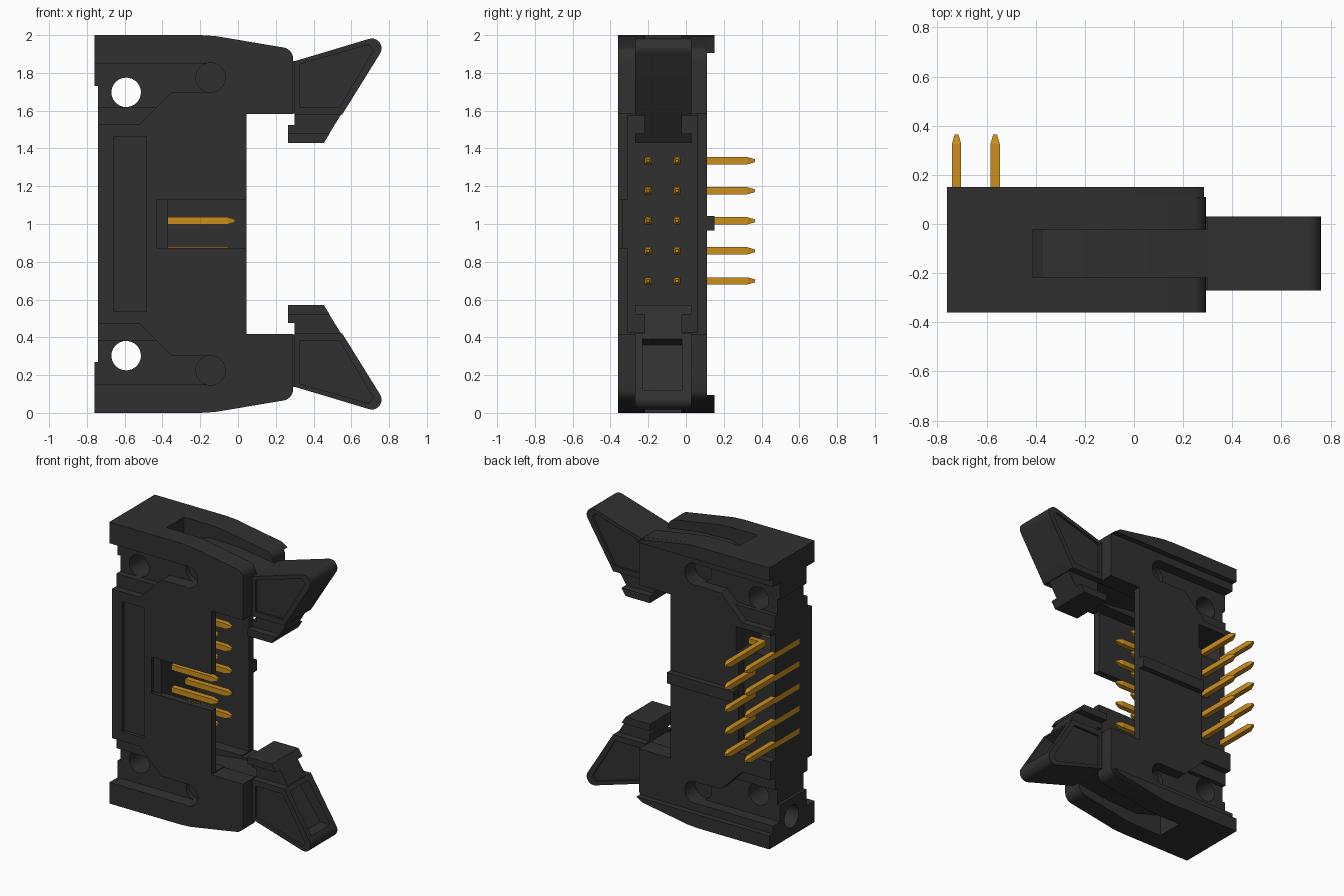
import bpy, bmesh, math
from mathutils import Vector

if "Cube" in bpy.data.objects:
    bpy.data.objects.remove(bpy.data.objects["Cube"], do_unlink=True)


def material(name, rgb):
    m = bpy.data.materials.new(name)
    m.diffuse_color = (*rgb, 1)
    m.use_nodes = True
    bsdf = next(n for n in m.node_tree.nodes if n.type == 'BSDF_PRINCIPLED')
    bsdf.inputs["Base Color"].default_value = (*rgb, 1)
    return m


BLACK = material("black plastic", (0.030, 0.030, 0.030))
GOLD = material("gold pins", (0.6, 0.275, 0.012))


def finish(name, bm, mat):
    bmesh.ops.recalc_face_normals(bm, faces=bm.faces)
    mesh = bpy.data.meshes.new(name)
    bm.to_mesh(mesh)
    bm.free()
    mesh.materials.append(mat)
    ob = bpy.data.objects.new(name, mesh)
    bpy.context.collection.objects.link(ob)
    return ob


def prism(name, pts, y0, y1, flip=False):
    """Extrude an x-z outline from y0 to y1; flip mirrors it about z = 1."""
    bm = bmesh.new()
    face = bm.faces.new([bm.verts.new((x, y0, 2 - z if flip else z)) for x, z in pts])
    ext = bmesh.ops.extrude_face_region(bm, geom=[face])["geom"]
    bmesh.ops.translate(bm, vec=(0, y1 - y0, 0),
                        verts=[v for v in ext if isinstance(v, bmesh.types.BMVert)])
    return finish(name, bm, BLACK)


def box(name, x0, x1, y0, y1, z0, z1, flip=False):
    return prism(name, [(x0, z0), (x1, z0), (x1, z1), (x0, z1)], y0, y1, flip)


def arc(cx, cz, r, a0, a1, n):
    return [(cx + r * math.cos(math.radians(a0 + (a1 - a0) * i / n)),
             cz + r * math.sin(math.radians(a0 + (a1 - a0) * i / n))) for i in range(n + 1)]


def disc(name, cx, cz, r, y0, y1, flip=False):
    return prism(name, arc(cx, cz, r, 0, 348.75, 31), y0, y1, flip)


def cut(ob, cutters):
    for c in cutters:
        c.hide_render = True
        mod = ob.modifiers.new("cut", 'BOOLEAN')
        mod.operation, mod.solver, mod.object = 'DIFFERENCE', 'EXACT', c
        bpy.context.view_layer.objects.active = ob
        bpy.ops.object.modifier_apply(modifier=mod.name)
        bpy.data.objects.remove(c, do_unlink=True)


def smooth(ob):
    bpy.ops.object.select_all(action='DESELECT')
    ob.select_set(True)
    bpy.context.view_layer.objects.active = ob
    bpy.ops.object.shade_smooth_by_angle(angle=math.radians(30))


# Housing outline: upper half, then mirrored for the lower half
half = [(-0.74, 1.73), (-0.76, 1.73), (-0.76, 2.0), (-0.2, 2.0), (-0.12, 1.995)]
half += arc(0.232, 1.875, 0.06, 80, 0, 6) + [(0.292, 1.582), (0.044, 1.582)]
outline = half + [(x, 2 - z) for x, z in reversed(half)]
housing = prism("housing", outline, -0.36, 0.11)

cutters = [
    box("pin_cavity", -0.37, 0.2, -0.31, 0.06, 0.425, 1.575),
    box("rear_opening", -0.9, -0.49, 0.05, 0.3, 0.60, 1.49),
    box("rear_window", -0.70, -0.47, -0.24, 0.2, 1.31, 1.49),
    box("key_notch", -0.37, 0.2, -0.5, -0.2, 0.873, 1.13),
    box("key_notch_step", -0.428, -0.3, -0.5, -0.335, 0.873, 1.13),
    box("label_panel", -0.66, -0.488, -0.5, -0.335, 0.537, 1.463),
]
for flip in (False, True):
    # Slot for the ejector and its pivot
    cutters.append(box("ejector_slot", -0.41, 0.5, -0.217, -0.023, 1.45, 2.2, flip))
    cutters.append(disc("pivot_hole", -0.145, 1.775, 0.078, -0.5, 0.3, flip))
    # Mounting hole
    cutters.append(disc("mount_hole", -0.592, 1.697, 0.078, -0.5, 0.3, flip))
    # Stepped mounting recesses on the front and back
    deep = [(-0.9, 1.62), (-0.43, 1.62), (-0.35, 1.697)] + arc(-0.145, 1.775, 0.075, -90, 90, 12) + [(-0.9, 1.85)]
    step = [(-0.9, 1.53), (-0.52, 1.53), (-0.41, 1.64), (-0.9, 1.64)]
    for y0, y1, y2 in ((-0.5, -0.265, -0.31), (0.3, 0.03, 0.06)):
        cutters.append(prism("deep_recess", deep, y0, y1, flip))
        cutters.append(prism("step_recess", step, y0, y2, flip))
    # Round hole in the rear of each end
    bm = bmesh.new()
    bmesh.ops.create_cone(bm, cap_ends=True, segments=24, radius1=0.08, radius2=0.08, depth=0.4)
    for v in bm.verts:
        z = 1.86 + v.co.x
        v.co = Vector((-0.76 + v.co.z, -0.1 + v.co.y, 2 - z if flip else z))
    cutters.append(finish("rear_hole", bm, BLACK))
cut(housing, cutters)
smooth(housing)

# Polarising rib on the back
box("back_rib", -0.48, 0.044, 0.105, 0.15, 0.965, 1.043)

for flip, side in ((False, "upper"), (True, "lower")):
    # Raised lip along the back edge of each end
    lip = [(-0.76, 1.905), (0.285, 1.905), (0.242, 1.933), (-0.12, 1.995), (-0.2, 2.0), (-0.76, 2.0)]
    smooth(prism(side + "_back_lip", lip, 0.10, 0.15, flip))

    # Ejector handle with sunken side panels
    tip = arc(0.708, 1.93, 0.052, 105, -32, 10)
    shape = [(0.30, 1.862)] + tip + [(0.552, 1.58), (0.30, 1.58)]
    handle = prism(side + "_ejector_handle", shape, -0.27, 0.03, flip)
    panel = [(0.327, 1.845), (0.692, 1.95), (0.717, 1.92), (0.538, 1.62), (0.327, 1.62)]
    pockets = [prism("panel_front", panel, -0.4, -0.255, flip),
               prism("panel_back", panel, 0.2, 0.015, flip)]
    if flip:
        # Hollow thumb face of the lower ejector
        thumb = [(0.49, 1.64), (0.59, 1.60), (0.80, 1.88), (0.66, 1.88)]
        pockets.append(prism("thumb_hollow", thumb, -0.23, -0.02, flip))
    cut(handle, pockets)
    smooth(handle)

    # Ejector neck and hook below the handle
    prism(side + "_ejector_neck", [(0.264, 1.47), (0.478, 1.47), (0.552, 1.59), (0.30, 1.59),
                                   (0.30, 1.523), (0.264, 1.523)], -0.22, -0.02, flip)
    prism(side + "_ejector_hook", [(0.264, 1.43), (0.455, 1.43), (0.486, 1.48), (0.264, 1.48)],
          -0.27, 0.03, flip)

    # Ejector arm and pivot inside the slot
    arm = [(0.32, 1.86), (0.05, 1.90), (-0.20, 1.91), (-0.37, 1.86), (-0.42, 1.80), (-0.42, 1.64),
           (-0.15, 1.62), (0.0, 1.60), (0.32, 1.585)]
    prism(side + "_ejector_arm", arm, -0.219, -0.021, flip)
    smooth(disc(side + "_ejector_pivot", -0.145, 1.775, 0.0785, -0.235, -0.005, flip))


def bar(bm, start, end, half_w=0.019, taper=0.04):
    """Square bar with a tapered tip at its end."""
    start, end = Vector(start), Vector(end)
    d = (end - start).normalized()
    u = Vector((0, 0, 1))
    w = d.cross(u)
    rings = []
    for p, s in ((start, half_w), (end - d * taper, half_w), (end, half_w * 0.4)):
        rings.append([bm.verts.new(p + u * a * s + w * b * s)
                      for a, b in ((1, 1), (1, -1), (-1, -1), (-1, 1))])
    bm.faces.new(rings[0])
    bm.faces.new(rings[2])
    for r0, r1 in zip(rings, rings[1:]):
        for i in range(4):
            j = (i + 1) % 4
            bm.faces.new((r0[i], r0[j], r1[j], r1[i]))


# Right-angle contact pins, two rows of five
for row, (y, x) in enumerate(((-0.2, -0.722), (-0.048, -0.565))):
    for i in range(5):
        z = 1.017 + (i - 2) * 0.159
        bm = bmesh.new()
        bar(bm, (x - 0.019, y, z), (-0.015, y, z))
        bar(bm, (x, y - 0.019, z), (x, 0.365, z))
        finish(f"pin_row{row + 1}_{i + 1}", bm, GOLD)
